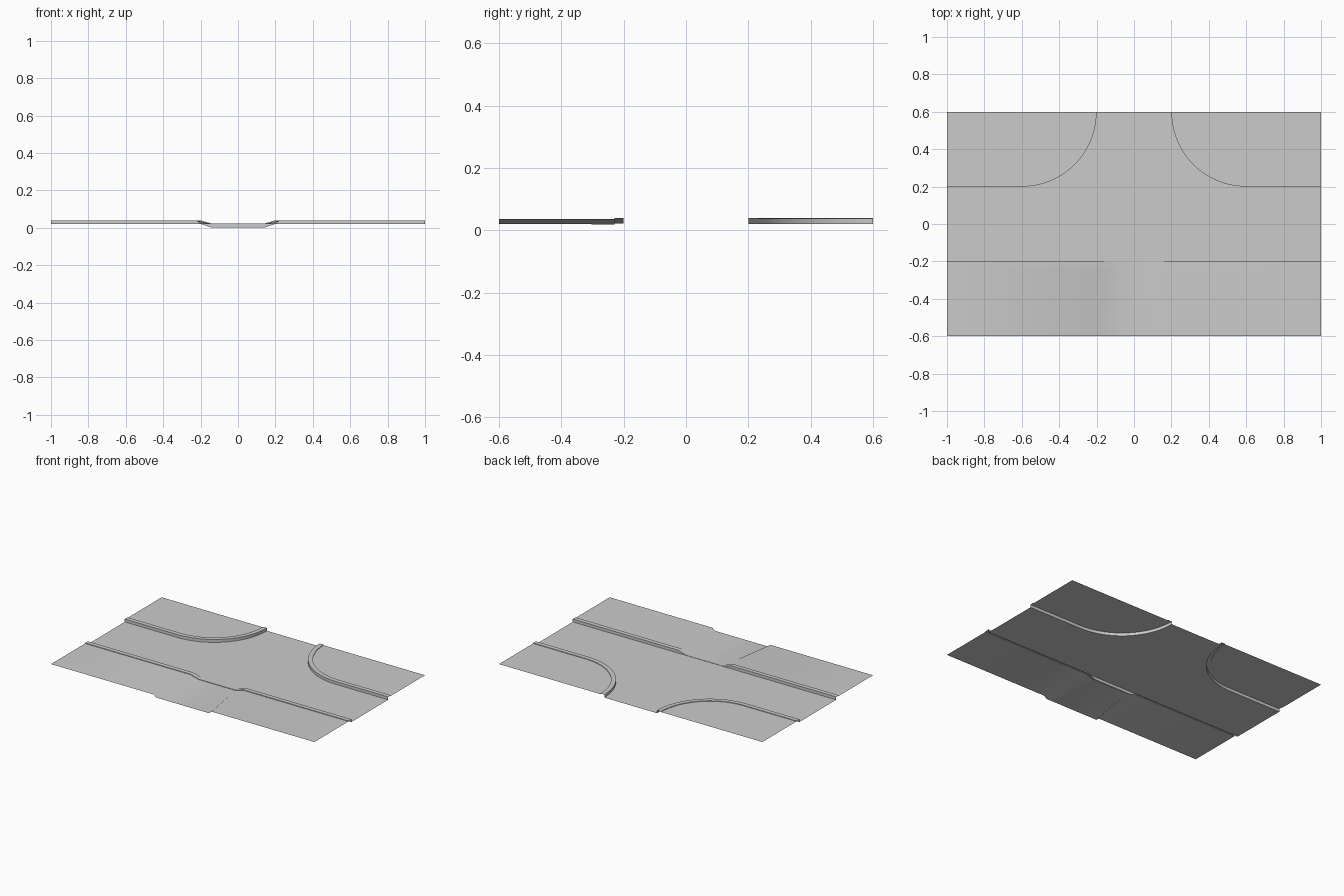
import bpy, math

if "Cube" in bpy.data.objects:
    bpy.data.objects.remove(bpy.data.objects["Cube"])

ROAD, KERB, WALK = 0.02, 0.04, 0.036   # surface heights
KERB_W = 0.03


def make(name, verts, faces):
    """Left half sheet, mirrored across x = 0."""
    me = bpy.data.meshes.new(name)
    me.from_pydata(verts, [], faces)
    ob = bpy.data.objects.new(name, me)
    bpy.context.collection.objects.link(ob)
    mod = ob.modifiers.new("mirror", 'MIRROR')
    mod.use_clip = True
    bpy.context.view_layer.objects.active = ob
    ob.select_set(True)
    bpy.ops.object.shade_smooth_by_angle(angle=math.radians(30))
    ob.select_set(False)
    return ob


def loft(name, rows):
    """Quad strips between rows of equal length."""
    n = len(rows[0])
    verts = [p for r in rows for p in r]
    faces = [(r * n + c, r * n + c + 1, (r + 1) * n + c + 1, (r + 1) * n + c)
             for r in range(len(rows) - 1) for c in range(n - 1)]
    return make(name, verts, faces)


def corner_path(offset, z, steps=24):
    """Straight kerb line turning into the side road, offset toward the pavement."""
    rad = 0.4 - offset
    arc = [(-0.6 + rad * math.sin(a), 0.6 - rad * math.cos(a), z)
           for a in (math.pi / 2 * i / steps for i in range(steps + 1))]
    return [(-1, 0.6 - rad, z)] + arc


def drop_path(y, z, low, outer, inner):
    """Line along x that drops to the driveway level."""
    return [(-1, y, z), (-outer, y, z), (-inner, y, low), (0, y, low)]


# road surface with flared side road
edge = corner_path(0, ROAD) + [(0, 0.6, ROAD)]
loft("road", [[(x, -0.2, ROAD) for x, y, z in edge], edge])

# curved kerbs and corner pavements
loft("corner_kerb", [corner_path(0, ROAD), corner_path(0, KERB),
                     corner_path(KERB_W, KERB), corner_path(KERB_W, WALK)])
corner = corner_path(KERB_W, WALK) + [(-1, 0.6, WALK)]
make("corner_pavement", corner, [tuple(range(len(corner)))])

# straight kerb with dropped section
profile = [(-0.2, ROAD, 0.0), (-0.2, KERB, 0.022),
           (-0.2 - KERB_W, KERB, 0.022), (-0.2 - KERB_W, WALK, 0.019)]
loft("dropped_kerb", [drop_path(y, z, low, 0.2, 0.14)[::-1] for y, z, low in profile])

# straight pavement with driveway dip
loft("driveway_pavement", [drop_path(-0.6, WALK, 0.02, 0.22, 0.2),
                           drop_path(-0.2 - KERB_W, WALK, 0.019, 0.2, 0.14)])
